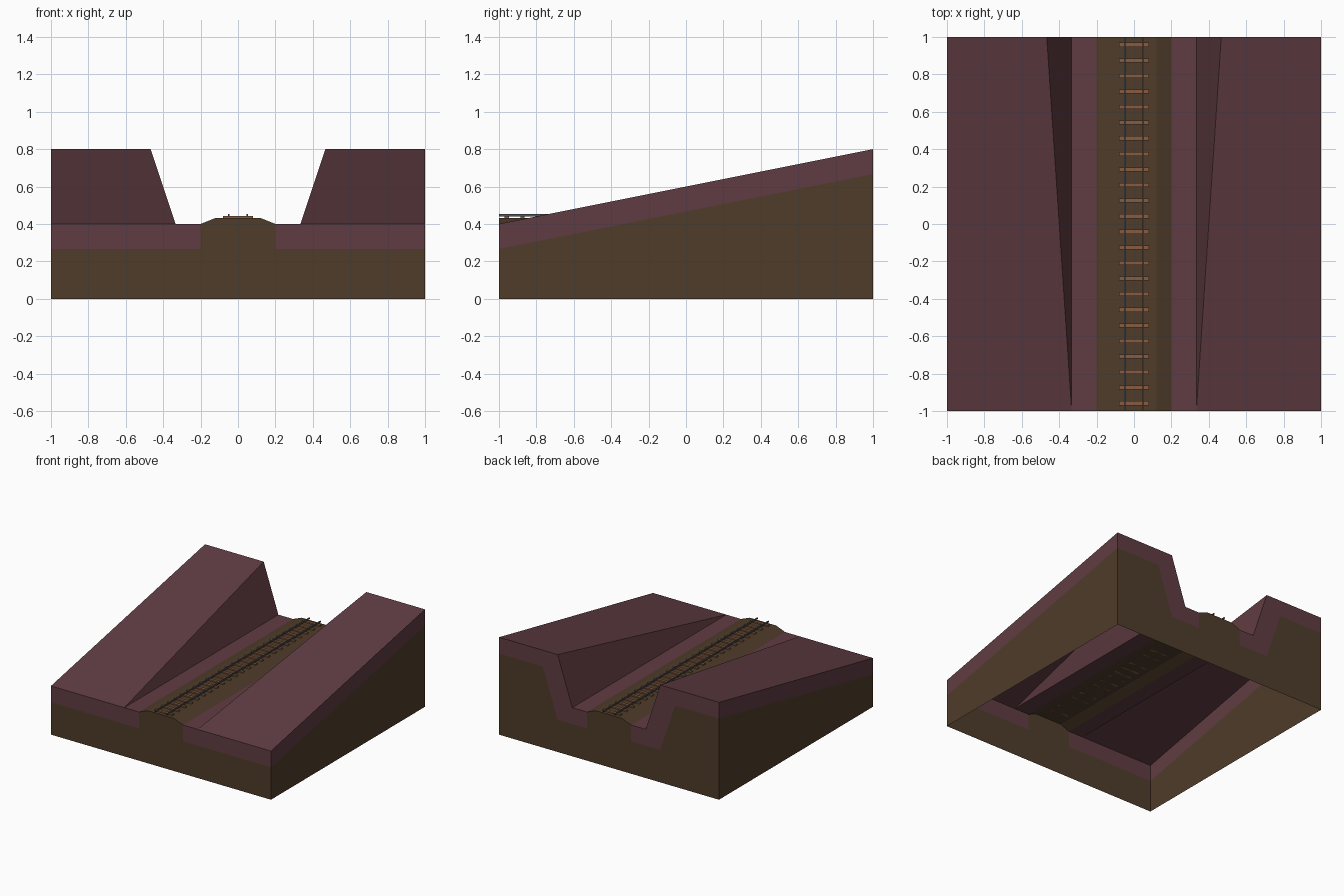
import bpy
import bmesh

cube = bpy.data.objects.get("Cube")
if cube:
    bpy.data.objects.remove(cube)


def material(name, srgb):
    col = [(c / 255) ** 2.2 for c in srgb] + [1]
    m = bpy.data.materials.new(name)
    m.use_nodes = True
    m.diffuse_color = col
    bsdf = m.node_tree.nodes["Principled BSDF"]
    bsdf.inputs["Base Color"].default_value = col
    bsdf.inputs["Roughness"].default_value = 0.9
    return m


heath = material("heath purple", (96, 63, 68))
earth = material("earth brown", (80, 62, 46))
wood = material("sleeper wood", (135, 92, 66))
steel = material("rail steel", (80, 85, 88))

UNIT = 2 / 15      # thickness of the top soil and pitch of the layout
DITCH = 0.4        # height of the valley floor


def add_object(name, bm, mat, mirror=False):
    bmesh.ops.remove_doubles(bm, verts=bm.verts, dist=0.0001)
    me = bpy.data.meshes.new(name)
    bm.to_mesh(me)
    bm.free()
    me.materials.append(mat)
    ob = bpy.data.objects.new(name, me)
    bpy.context.collection.objects.link(ob)
    if mirror:
        ob.modifiers.new("Mirror", "MIRROR").use_clip = True
    return ob


def face(bm, *points):
    unique = list(dict.fromkeys(points))
    if len(unique) > 2:
        bm.faces.new([bm.verts.new(p) for p in unique])


def box(bm, centre, size):
    made = bmesh.ops.create_cube(bm, size=1)["verts"]
    bmesh.ops.scale(bm, vec=size, verts=made)
    bmesh.ops.translate(bm, vec=centre, verts=made)


def hill_profile(y, rise):
    """Right-hand half section, from the outer edge in to the track bed."""
    z, lip = DITCH + rise, UNIT * 2.5 + rise / 3
    top = [(1, y, z), (lip, y, z), (UNIT * 2.5, y, DITCH), (0.2, y, DITCH)]
    shift = [0, UNIT, UNIT, 0]
    low = [(p[0] + s, y, p[2] - UNIT) for p, s in zip(top, shift)]
    return top, low


def ground(p):
    return (p[0], p[1], 0)


def bed_profile(y):
    return [(0.2, y, DITCH), (0.12, y, 0.432), (0, y, 0.432)]


def loft(bm, front, back):
    for i in range(len(front) - 1):
        face(bm, front[i], back[i], back[i + 1], front[i + 1])


front_top, front_low = hill_profile(-1, 0)
back_top, back_low = hill_profile(1, 0.4)

# Sloping hills and ditches, with the soil band around their edges
bm = bmesh.new()
loft(bm, front_top, back_top)
loft(bm, front_low[:1] + front_top[:1], back_low[:1] + back_top[:1])
for i in range(3):
    face(bm, front_top[i], front_top[i + 1], front_low[i + 1], front_low[i])
    face(bm, back_low[i], back_low[i + 1], back_top[i + 1], back_top[i])
add_object("hillside_soil", bm, heath, mirror=True)

# Earth walls below the soil, open underneath
bm = bmesh.new()
face(bm, ground(front_low[0]), ground(back_low[0]), back_low[0], front_low[0])
for i in range(3):
    a, b = front_low[i], front_low[i + 1]
    face(bm, a, b, ground(b), ground(a))
    a, b = back_low[i], back_low[i + 1]
    face(bm, ground(a), ground(b), b, a)
add_object("earth_walls", bm, earth, mirror=True)

# Raised track bed with its end faces
bm = bmesh.new()
loft(bm, bed_profile(-1), bed_profile(1))
face(bm, (0.2, -1, 0), *bed_profile(-1), (0, -1, 0))
face(bm, (0, 1, 0), *reversed(bed_profile(1)), (0.2, 1, 0))
add_object("track_bed", bm, earth, mirror=True)

# Sleepers
bm = bmesh.new()
count = 24
for i in range(count):
    box(bm, (0, -1 + (i + 0.5) * 2 / count, 0.437), (0.16, 0.022, 0.01))
add_object("sleepers", bm, wood)

# Rails
for side, x in (("left", 0.05), ("right", -0.05)):
    bm = bmesh.new()
    box(bm, (x, 0, 0.447), (0.007, 2, 0.012))
    add_object(side + "_rail", bm, steel)
